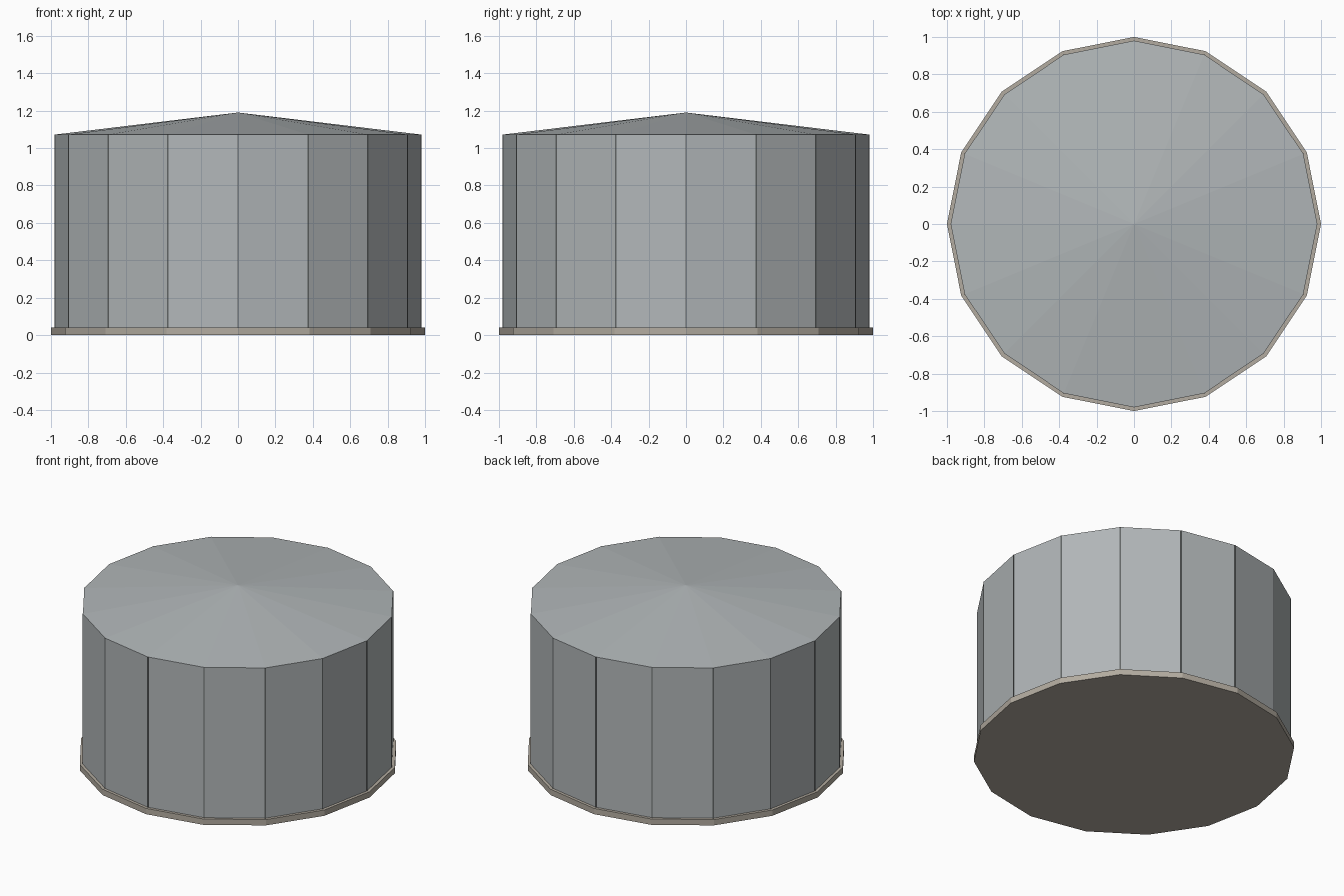
import bpy, math

if "Cube" in bpy.data.objects:
    bpy.data.objects.remove(bpy.data.objects["Cube"])

SIDES = 16
WALL_R, WALL_BOTTOM, WALL_TOP, PEAK = 0.98, 0.04, 1.072, 1.19


def material(name, color):
    m = bpy.data.materials.new(name)
    m.diffuse_color = (*color, 1)
    m.use_nodes = True
    m.node_tree.nodes["Principled BSDF"].inputs["Base Color"].default_value = m.diffuse_color
    return m


def frustum(name, r1, r2, z0, z1, mat):
    # Vertices sit on the x and y axes
    bpy.ops.mesh.primitive_cone_add(vertices=SIDES, radius1=r1, radius2=r2,
                                    depth=z1 - z0, location=(0, 0, (z0 + z1) / 2))
    ob = bpy.context.object
    ob.name = name
    ob.data.materials.append(mat)
    return ob


def remove_cap(ob, sign):
    # Drop a hidden horizontal face where two parts meet
    import bmesh
    bm = bmesh.new()
    bm.from_mesh(ob.data)
    caps = [f for f in bm.faces if f.normal.z * sign > 0.99 and len(f.verts) == SIDES]
    bmesh.ops.delete(bm, geom=caps, context='FACES')
    bm.to_mesh(ob.data)
    bm.free()


steel = material("steel", (0.44, 0.47, 0.48))
stone = material("stone", (0.45, 0.41, 0.35))
dark = material("dark_seam", (0.12, 0.13, 0.13))

# Foundation slab
frustum("foundation", 1.0, 1.0, 0, WALL_BOTTOM, stone)

# Tank wall and shallow conical roof
wall = frustum("tank_wall", WALL_R, WALL_R, WALL_BOTTOM, WALL_TOP, steel)
remove_cap(wall, 1)
remove_cap(wall, -1)
roof = frustum("roof", WALL_R, 0, WALL_TOP, PEAK, steel)
remove_cap(roof, -1)

# Thin dark seam strip at each corner
height = WALL_TOP - WALL_BOTTOM
for i in range(SIDES):
    a = 2 * math.pi * i / SIDES
    r = WALL_R - 0.002
    bpy.ops.mesh.primitive_cube_add(
        size=1, location=(r * math.cos(a), r * math.sin(a), WALL_BOTTOM + height / 2),
        rotation=(0, 0, a))
    seam = bpy.context.object
    seam.name = f"wall_seam_{i + 1}"
    seam.scale = (0.006, 0.008, height)
    seam.data.materials.append(dark)
